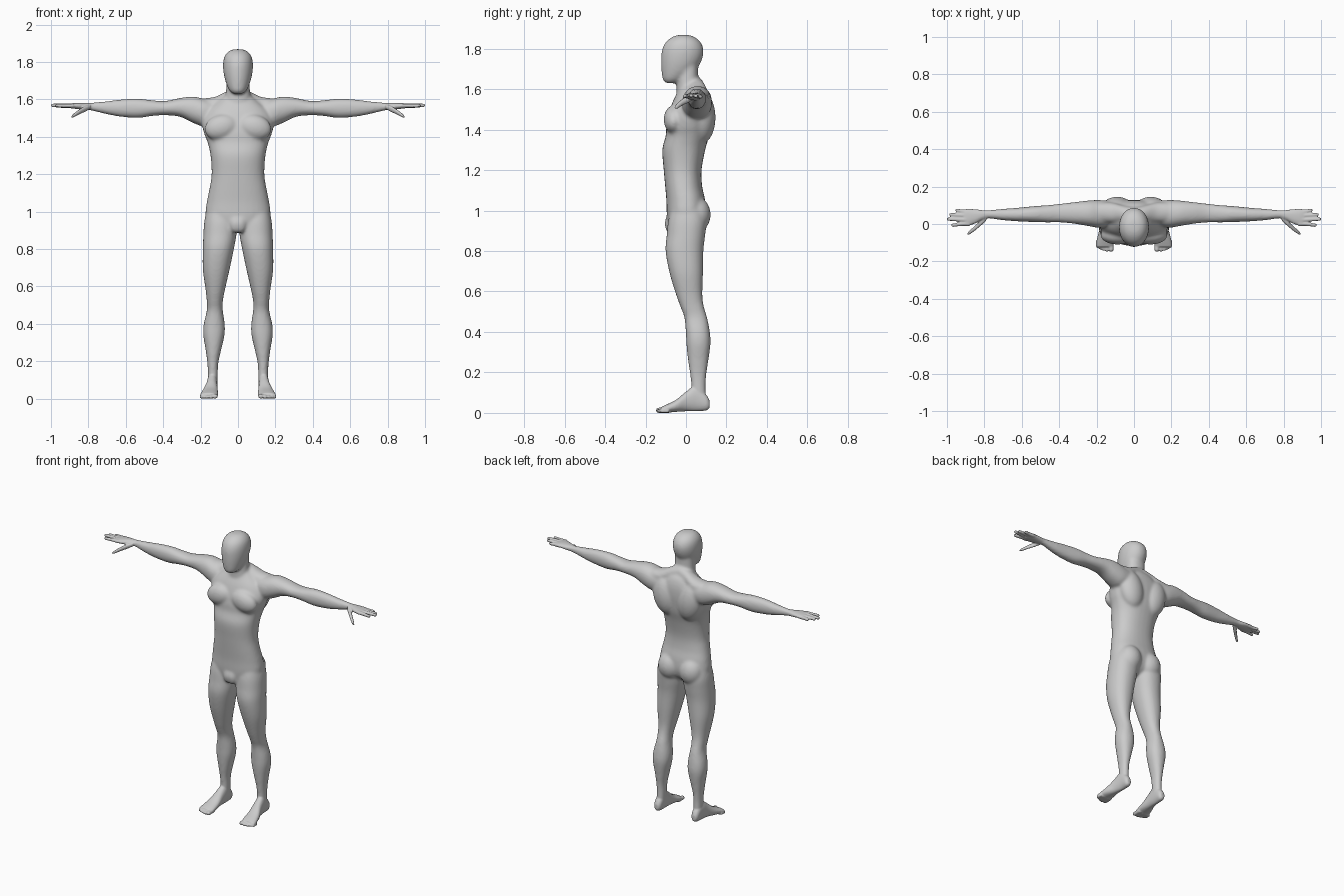
import bpy, bmesh, math
from mathutils import Matrix, Vector

AXES = {"z": (2, 0, 1), "x": (0, 1, 2), "y": (1, 0, 2)}


def add_object(name, bm):
    mesh = bpy.data.meshes.new(name)
    bmesh.ops.recalc_face_normals(bm, faces=bm.faces)
    bm.to_mesh(mesh)
    bm.free()
    obj = bpy.data.objects.new(name, mesh)
    bpy.context.collection.objects.link(obj)
    return obj


def spline(rings, steps=4):
    """Catmull-Rom interpolation of ring rows."""
    out = []
    for i in range(len(rings) - 1):
        p0, p1 = rings[max(i - 1, 0)], rings[i]
        p2, p3 = rings[i + 1], rings[min(i + 2, len(rings) - 1)]
        for s in range(steps):
            t = s / steps
            out.append([0.5 * (2 * b + (c - a) * t + (2 * a - 5 * b + 4 * c - d) * t * t
                               + (3 * b - a - 3 * c + d) * t ** 3)
                        for a, b, c, d in zip(p0, p1, p2, p3)])
    return out + [list(rings[-1])]


def loft(name, axis, rings, sides=(1,), power=2.2, n=32):
    """Rows are (position, min a, max a, min b, max b) along the axis."""
    k, ia, ib = AXES[axis]
    objs = []
    for side in sides:
        bm = bmesh.new()
        loops = []
        for t, a0, a1, b0, b1 in spline(rings):
            loop = []
            for j in range(n):
                ang = 2 * math.pi * j / n
                c, s = math.cos(ang), math.sin(ang)
                v = [0, 0, 0]
                v[k] = t
                v[ia] = (a0 + a1) / 2 + (a1 - a0) / 2 * math.copysign(abs(c) ** (2 / power), c)
                v[ib] = (b0 + b1) / 2 + (b1 - b0) / 2 * math.copysign(abs(s) ** (2 / power), s)
                v[0] *= side
                loop.append(bm.verts.new(v))
            loops.append(loop)
        for p, q in zip(loops, loops[1:]):
            for j in range(n):
                bm.faces.new((p[j], p[(j + 1) % n], q[(j + 1) % n], q[j]))
        bm.faces.new(loops[0])
        bm.faces.new(loops[-1])
        objs.append(add_object(name, bm))
    return objs


def muscle(name, pos, size, tilt=0):
    """Mirrored pair of ellipsoids."""
    objs = []
    for side in (1, -1):
        bm = bmesh.new()
        m = (Matrix.Translation(Vector((pos[0] * side, pos[1], pos[2])))
             @ Matrix.Rotation(tilt * side, 4, "Y") @ Matrix.Diagonal((*size, 1)))
        bmesh.ops.create_uvsphere(bm, u_segments=32, v_segments=20, radius=1, matrix=m)
        objs.append(add_object(name, bm))
    return objs


def fuse(name, objs, voxel, smoothing):
    """Join parts into one smooth skin."""
    bpy.ops.object.select_all(action="DESELECT")
    for o in objs:
        o.select_set(True)
    body = objs[0]
    bpy.context.view_layer.objects.active = body
    bpy.ops.object.join()
    body.name = name
    r = body.modifiers.new("skin", "REMESH")
    r.mode = "VOXEL"
    r.voxel_size = voxel
    r.use_smooth_shade = True
    s = body.modifiers.new("soften", "SMOOTH")
    s.factor = 0.5
    s.iterations = smoothing
    bpy.ops.object.modifier_apply(modifier="skin")
    bpy.ops.object.modifier_apply(modifier="soften")
    return body


BOTH = (1, -1)
parts = []

# Torso: height, half width, front, back
torso = [(.895, .05, -.08, .04), (.93, .13, -.09, .08), (.98, .172, -.095, .098),
         (1.05, .167, -.097, .095), (1.12, .153, -.103, .08), (1.2, .141, -.11, .077),
         (1.3, .147, -.117, .095), (1.37, .163, -.1, .115), (1.42, .182, -.097, .123),
         (1.48, .192, -.085, .128), (1.54, .165, -.065, .125), (1.59, .11, -.04, .11),
         (1.62, .07, -.03, .085)]
parts += loft("torso", "z", [(z, -w, w, f, b) for z, w, f, b in torso], power=2.3)

# Neck and head
neck = [(1.54, .075, -.045, .08), (1.6, .068, -.047, .07), (1.65, .064, -.042, .061),
        (1.74, .06, -.03, .06)]
parts += loft("neck", "z", [(z, -w, w, f, b) for z, w, f, b in neck])
head = [(1.63, .026, -.1, -.05), (1.648, .046, -.115, -.01), (1.69, .065, -.121, .045),
        (1.74, .077, -.123, .077), (1.79, .08, -.119, .087), (1.83, .072, -.102, .074),
        (1.857, .05, -.07, .044), (1.868, .022, -.038, .01)]
parts += loft("head", "z", [(z, -w, w, f, b) for z, w, f, b in head], power=2.05)

# Muscle masses
parts += muscle("chest_muscle", (.088, -.06, 1.45), (.092, .05, .068), .25)
parts += muscle("back_muscle", (.09, .078, 1.46), (.085, .068, .13), .2)
parts += muscle("buttock", (.078, .05, .98), (.078, .072, .088))
parts += muscle("groin", (.012, -.075, .935), (.035, .03, .05))

# Trapezius slope and arms
parts += loft("trapezius", "x", [(0, .015, .09, 1.55, 1.66), (.06, .012, .1, 1.54, 1.643),
              (.12, .005, .115, 1.52, 1.614), (.18, .01, .115, 1.51, 1.606),
              (.23, .03, .1, 1.52, 1.6)], BOTH)
parts += loft("arm", "x", [(.1, 0, .12, 1.47, 1.585), (.18, -.02, .128, 1.455, 1.602),
              (.24, -.012, .126, 1.474, 1.615), (.31, 0, .118, 1.507, 1.607),
              (.39, .008, .109, 1.515, 1.591), (.46, .008, .101, 1.511, 1.595),
              (.53, .01, .096, 1.501, 1.603), (.62, .014, .087, 1.506, 1.6),
              (.7, .02, .081, 1.52, 1.59), (.78, .03, .074, 1.539, 1.583),
              (.82, .028, .074, 1.544, 1.582)], BOTH)

# Legs
parts += loft("leg", "z", [(1.02, .02, .165, -.07, .08), (.95, .007, .18, -.088, .1),
              (.88, .008, .185, -.095, .095), (.8, .022, .188, -.101, .086),
              (.69, .045, .188, -.081, .084), (.58, .07, .173, -.048, .081),
              (.52, .081, .167, -.026, .09), (.47, .081, .167, -.008, .105),
              (.4, .071, .183, -.001, .118), (.34, .072, .186, .002, .121),
              (.26, .09, .173, .01, .111), (.19, .105, .164, .02, .101),
              (.13, .108, .161, .026, .097), (.06, .11, .161, .025, .1)], BOTH)

body = fuse("body", parts, .008, 8)
extras = [body]

# Feet and toes
extras += loft("foot", "y", [(.117, .125, .15, .025, .06), (.1, .113, .161, .012, .09),
               (.05, .11, .165, .008, .135), (0, .11, .173, .008, .105),
               (-.05, .107, .191, .005, .064), (-.1, .107, .202, .001, .04),
               (-.122, .112, .202, .003, .03)], BOTH)
for x, y, r in ((.122, -.147, .013), (.145, -.147, .01), (.164, -.142, .0095),
                (.181, -.135, .009), (.196, -.126, .0085)):
    extras += loft("toe", "y", [(-.085, x - r, x + r, 0, 2 * r), (y + .01, x - r, x + r, 0, 2 * r),
                   (y + .002, x - .75 * r, x + .75 * r, .2 * r, 1.7 * r),
                   (y - .001, x - .3 * r, x + .3 * r, .6 * r, 1.3 * r)], BOTH, n=16)

# Hands, fingers and thumbs
extras += loft("palm", "x", [(.76, .034, .07, 1.545, 1.578), (.81, .023, .074, 1.544, 1.581),
               (.85, .002, .079, 1.547, 1.581), (.89, -.01, .081, 1.552, 1.579),
               (.91, -.006, .077, 1.556, 1.575)], BOTH)
for y0, y1, tip, z in ((0, -.006, .977, 1.566), (.023, .026, 1.001, 1.568),
                       (.046, .05, .988, 1.566), (.068, .073, .955, 1.563)):
    rows = [(.88, y0, .011), (.92, y0, .0105), (tip - .012, y1, .0092),
            (tip - .003, y1, .007), (tip, y1, .003)]
    extras += loft("finger", "x", [(x, y - r, y + r, z - r, z + r) for x, y, r in rows],
                   BOTH, n=16)
thumb = [(.79, .03, 1.56, .012), (.82, .006, 1.548, .016), (.85, -.022, 1.532, .0135),
         (.875, -.042, 1.516, .011), (.888, -.051, 1.508, .007), (.892, -.053, 1.506, .003)]
extras += loft("thumb", "x", [(x, y - r, y + r, z - r, z + r) for x, y, z, r in thumb],
               BOTH, n=16)

figure = fuse("figure", extras, .005, 3)

# Stand the figure on the ground
low = min(v.co.z for v in figure.data.vertices)
figure.data.transform(Matrix.Translation((0, 0, -low)))
